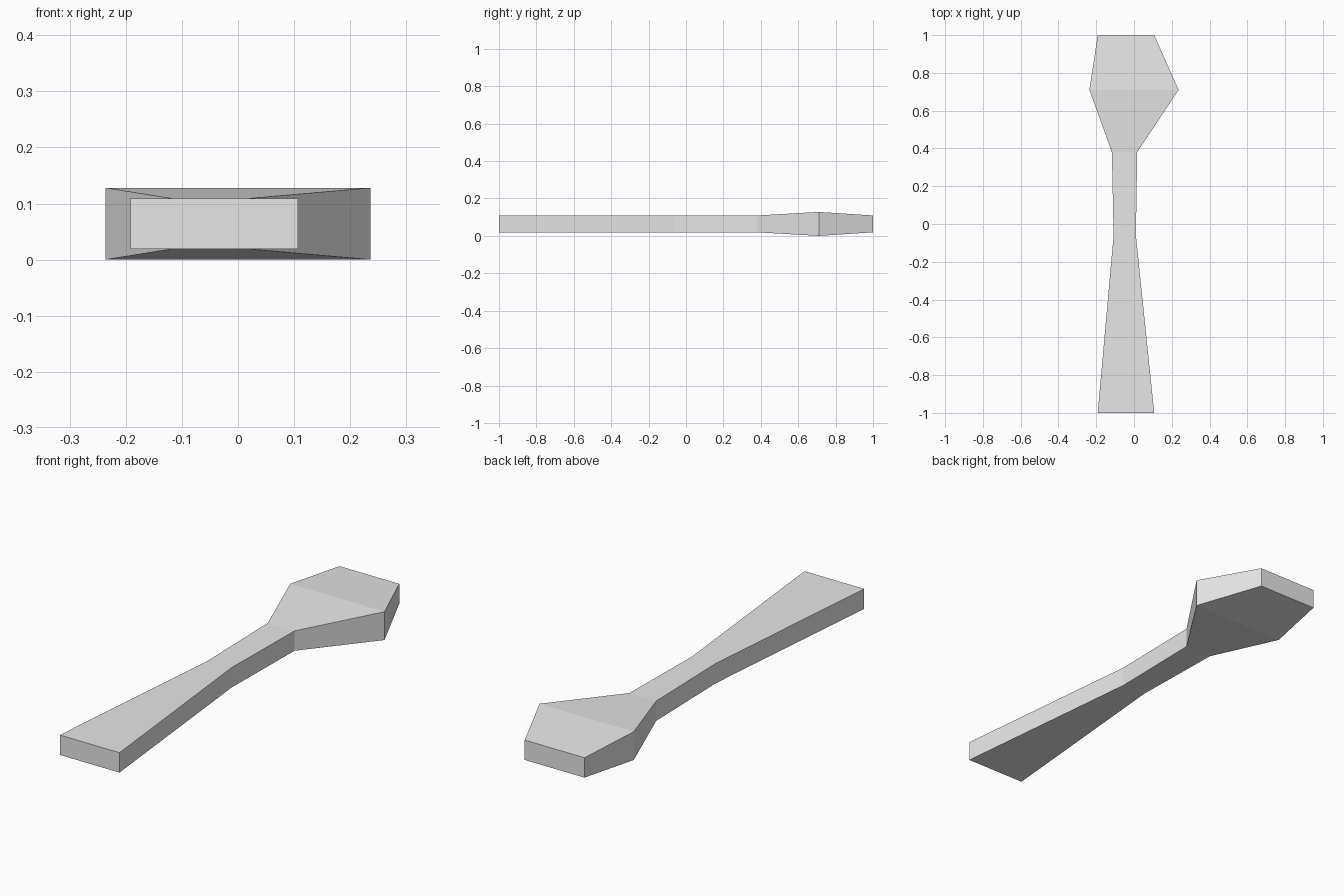
import bpy
import bmesh

cube = bpy.data.objects.get("Cube")
if cube:
    bpy.data.objects.remove(cube, do_unlink=True)

# Plain light grey material
grey = bpy.data.materials.new("light grey")
grey.use_nodes = True
colour = (0.8, 0.8, 0.8, 1)
grey.diffuse_color = colour
grey.node_tree.nodes["Principled BSDF"].inputs["Base Color"].default_value = colour

# Cross-sections along the length: y, right edge, left edge, half thickness
MID_Z = 0.064
SECTIONS = [
    (-1.0, -0.192, 0.107, 0.045),    # flared handle end
    (-0.06, -0.108, 0.01, 0.045),    # narrow neck
    (0.38, -0.117, 0.017, 0.045),    # root of the head
    (0.71, -0.236, 0.236, 0.064),    # widest part of the head
    (1.0, -0.192, 0.107, 0.045),     # blunt tip
]

# Loft the rectangular sections into one closed body
bm = bmesh.new()
rings = []
for y, x0, x1, h in SECTIONS:
    corners = [(x0, -h), (x1, -h), (x1, h), (x0, h)]
    rings.append([bm.verts.new((x, y, MID_Z + z)) for x, z in corners])
for a, b in zip(rings, rings[1:]):
    for i in range(4):
        j = (i + 1) % 4
        bm.faces.new((a[i], a[j], b[j], b[i]))
bm.faces.new(rings[0])
bm.faces.new(rings[-1])
bmesh.ops.recalc_face_normals(bm, faces=bm.faces)

mesh = bpy.data.meshes.new("paddle_body")
bm.to_mesh(mesh)
bm.free()
mesh.materials.append(grey)
body = bpy.data.objects.new("paddle_body", mesh)
bpy.context.collection.objects.link(body)
